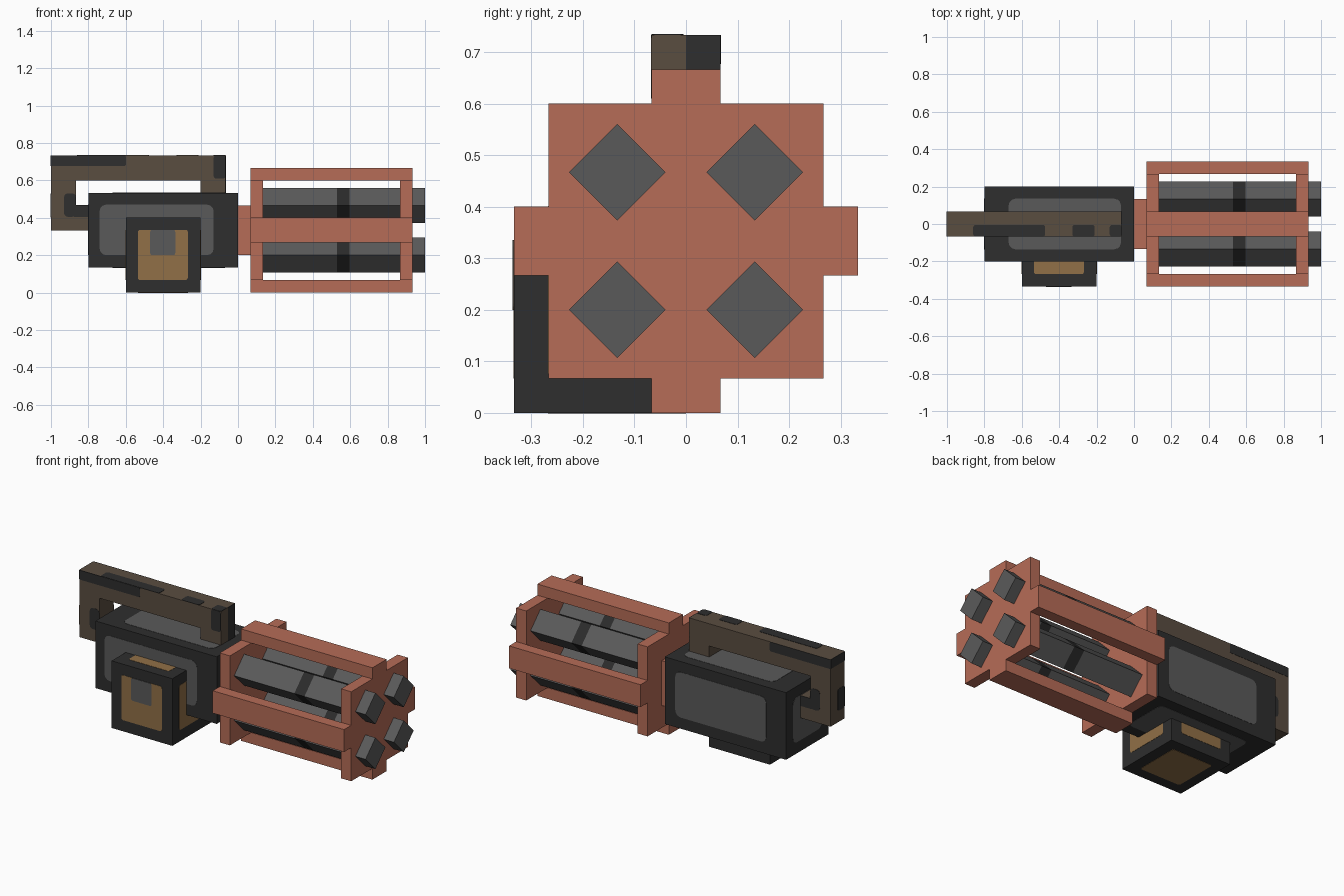
import bpy, bmesh, math
from mathutils import Vector

if "Cube" in bpy.data.objects:
    bpy.data.objects.remove(bpy.data.objects["Cube"], do_unlink=True)


def srgb(h):
    out = []
    for i in (0, 2, 4):
        c = int(h[i:i + 2], 16) / 255
        out.append(c / 12.92 if c <= 0.04045 else ((c + 0.055) / 1.055) ** 2.4)
    return (*out, 1.0)


def material(name, h):
    m = bpy.data.materials.new(name)
    m.use_nodes = True
    m.diffuse_color = srgb(h)
    bsdf = next(n for n in m.node_tree.nodes if n.type == 'BSDF_PRINCIPLED')
    bsdf.inputs["Base Color"].default_value = srgb(h)
    bsdf.inputs["Roughness"].default_value = 0.8
    return m


COPPER = material("copper", "B66C57")
DARK = material("dark steel", "2E2E2E")
GREY = material("grey steel", "5A5A5A")
BROWN = material("brown grip", "5A4D40")
GOLD = material("brass", "917047")
BAND = material("barrel band black", "2B2B2B")


def finish(name, bm, *mats):
    bmesh.ops.recalc_face_normals(bm, faces=bm.faces)
    me = bpy.data.meshes.new(name)
    bm.to_mesh(me)
    bm.free()
    for m in mats:
        me.materials.append(m)
    ob = bpy.data.objects.new(name, me)
    bpy.context.collection.objects.link(ob)
    return ob


def box(name, x, y, z, mat):
    bm = bmesh.new()
    bmesh.ops.create_cube(bm, size=1)
    for v in bm.verts:
        v.co = [(r[0] + r[1]) / 2 + c * (r[1] - r[0]) for r, c in zip((x, y, z), v.co)]
    return finish(name, bm, mat)


def prism(name, pts, axis, lo, hi, mat):
    """Extrude a 2D outline along an axis from lo to hi."""
    bm = bmesh.new()

    def place(p, d):
        co = list(p)
        co.insert(axis, d)
        return bm.verts.new(co)
    face = bm.faces.new([place(p, lo) for p in pts])
    ext = bmesh.ops.extrude_face_region(bm, geom=[face])["geom"]
    offset = Vector((0, 0, 0))
    offset[axis] = hi - lo
    bmesh.ops.translate(bm, vec=offset, verts=[g for g in ext if isinstance(g, bmesh.types.BMVert)])
    return finish(name, bm, mat)


def patch(name, axis, plane, side, a, b, mat, r=0.02, lift=0.0015):
    """Thin rounded plate lying on a face; a and b are its spans."""
    pts = []
    corners = ((a[1] - r, b[1] - r), (a[0] + r, b[1] - r), (a[0] + r, b[0] + r), (a[1] - r, b[0] + r))
    for q, (cx, cy) in enumerate(corners):
        for k in range(4):
            t = math.pi / 2 * (q + k / 3)
            pts.append((cx + r * math.cos(t), cy + r * math.sin(t)))
    return prism(name, pts, axis, plane - side * 0.003, plane + side * lift, mat)


U = 1 / 15
X, Y, Z = 0, 1, 2

# Receiver body and its lighter panels
box("receiver", (-.8, 0), (-.2, .2), (2 * U, 8 * U), DARK)
patch("receiver_front_panel", Y, -.2, -1, (-.74, -.13), (.2, .47), GREY, .035)
patch("receiver_back_panel", Y, .2, 1, (-.67, -.07), (.2, .47), GREY, .035)
patch("receiver_top_panel", Z, 8 * U, 1, (-.67, -.07), (-.135, .135), GREY, .035)
patch("receiver_bottom_panel", Z, 2 * U, -1, (-.67, -.07), (-.135, .135), GREY, .035)
patch("receiver_rear_panel", X, -.8, -1, (-.135, .135), (.2, .47), GREY, .035)

# Ammunition box with brass panels
box("ammo_box", (-.6, -.2), (-5 * U, U), (0, 6 * U), DARK)
px, py, pz = (-.535, -.268), (-.268, 0), (.067, .335)
patch("ammo_front_panel", Y, -5 * U, -1, px, pz, GOLD, .012)
patch("ammo_back_panel", Y, U, 1, px, pz, GOLD, .012)
patch("ammo_top_panel", Z, 6 * U, 1, px, py, GOLD, .012)
patch("ammo_bottom_panel", Z, 0, -1, px, py, GOLD, .012)
for nm, x, s in (("right", -.6, -1), ("left", -.2, 1)):
    patch("ammo_%s_panel" % nm, X, x, s, py, pz, GOLD, .012)
patch("ammo_latch", Y, -5 * U, -1, (-.47, -.335), (.2, .335), GREY, .012, .003)

# Carrying handle, one side profile
profile = [(-1, .333), (-.8, .333), (-.8, .467), (-.867, .467), (-.867, .6), (-.2, .6),
           (-.2, .533), (-.067, .533), (-.067, .733), (-1, .733)]
prism("handle", profile, Y, -U, U, BROWN)

# Worn dark spots on the handle, same on both sides
for nm, s in (("front", -1), ("back", 1)):
    patch("handle_strip_" + nm, Y, s * U, s, (-1, -.6), (.677, .733), DARK, .006)
    patch("handle_spot_" + nm, Y, s * U, s, (-.93, -.867), (.405, .53), DARK, .02)
    patch("handle_foot_" + nm, Y, s * U, s, (-.88, -.8), (.405, .467), DARK, .004)
patch("handle_nose_front", Y, -U, -1, (-.13, -.067), (.61, .733), DARK, .012)
for i, span in enumerate(((-.86, -.475), (-.33, -.21), (-.13, -.067))):
    patch("handle_top_spot_%d" % (i + 1), Z, 11 * U, 1, span, (-U, -.005), DARK, .012)
patch("handle_nose_end", X, -U, 1, (0, U), (8 * U, 11 * U), DARK, .002)
patch("handle_rear_top", X, -1, -1, (-U, U), (.677, .733), DARK, .006)
patch("handle_rear_spot", X, -1, -1, (-U, 0), (.40, .53), DARK, .012)

# Hub joining receiver and barrel cage
box("hub", (0, U), (-2 * U, 2 * U), (3 * U, 7 * U), COPPER)

# Cage: two end plates and four rails
for nm, x in (("rear", U), ("muzzle", 13 * U)):
    box("cage_%s_plate" % nm, (x, x + U), (-4 * U, 4 * U), (U, 9 * U), COPPER)
rail_x, mid_z = (U, 14 * U), (4 * U, 6 * U)
box("cage_top_rail", rail_x, (-U, U), (9 * U, 10 * U), COPPER)
box("cage_bottom_rail", rail_x, (-U, U), (0, U), COPPER)
box("cage_front_rail", rail_x, (-5 * U, -4 * U), mid_z, COPPER)
box("cage_back_rail", rail_x, (4 * U, 5 * U), mid_z, COPPER)


# Four square barrels turned on edge, each with a black band
def barrel(name, cy, cz, r=.0935):
    bm = bmesh.new()
    rings = []
    for x in (2 * U, .53, .597, 1):
        rings.append([bm.verts.new((x, cy + r * math.cos(k * math.pi / 2), cz + r * math.sin(k * math.pi / 2)))
                      for k in range(4)])
    for a, b in zip(rings, rings[1:]):
        for k in range(4):
            bm.faces.new((a[k], a[(k + 1) % 4], b[(k + 1) % 4], b[k]))
    bm.faces.new(rings[0])
    bm.faces.new(rings[-1])
    for f in bm.faces:
        f.material_index = int(.53 < f.calc_center_median().x < .597)
    finish(name, bm, GREY, BAND)


for vn, z in (("lower", 3 * U), ("upper", 7 * U)):
    for hn, y in (("front", -2 * U), ("back", 2 * U)):
        barrel("barrel_%s_%s" % (vn, hn), y, z)
